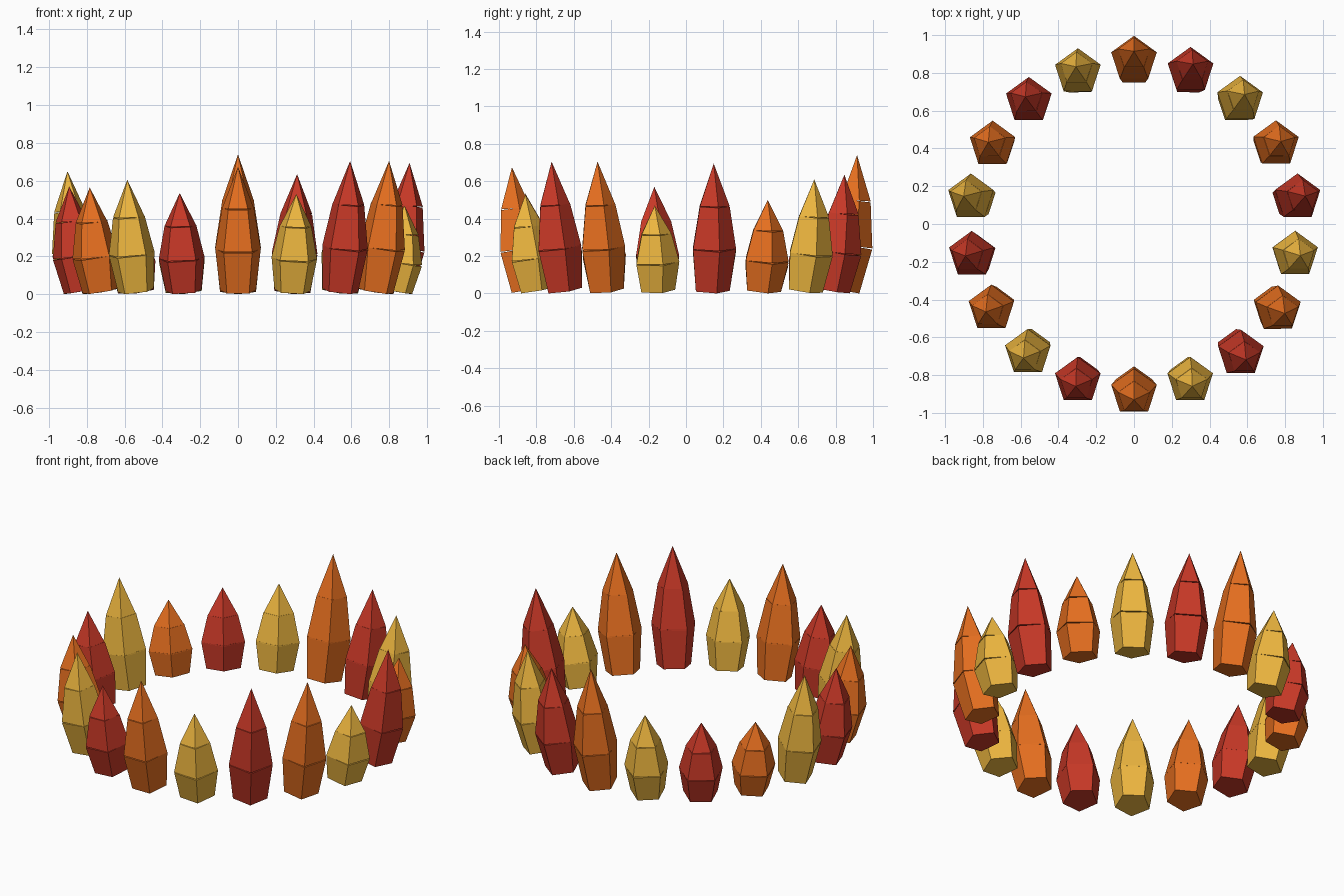
import bpy, bmesh, math
from mathutils import Vector, Matrix

if "Cube" in bpy.data.objects:
    bpy.data.objects.remove(bpy.data.objects["Cube"])

SIDES = 5
RING_R = 0.84                      # ring radius at ground level
SHIFT_Y = -0.012                   # centres the ring's outline on y = 0
BASE_Z = 0.0175
RADII = [0.10, 0.127, 0.088, 0.0]  # base, waist, shoulder, tip
TILTS = [math.radians(t) for t in (10, 7, 3.5)]  # outward lean of each segment

# Heights clockwise from the back, seen from above
HEIGHTS = [0.74, 0.635, 0.61, 0.50, 0.695, 0.47, 0.705, 0.705, 0.53,
           0.675, 0.535, 0.605, 0.565, 0.57, 0.65, 0.44, 0.475, 0.51]


def material(name, rgb):
    m = bpy.data.materials.new(name)
    m.diffuse_color = (*rgb, 1)
    m.use_nodes = True
    m.node_tree.nodes["Principled BSDF"].inputs["Base Color"].default_value = m.diffuse_color
    return m


MATS = [material("orange", (0.80, 0.16, 0.014)),
        material("red", (0.58, 0.04, 0.02)),
        material("yellow", (0.85, 0.47, 0.05))]


def ring(bm, radius, height, place):
    """Pentagon with one corner towards +y, or a single point."""
    if radius == 0:
        return [bm.verts.new(place @ Vector((0, 0, height)))]
    pts = []
    for i in range(SIDES):
        a = math.pi / 2 + math.tau * i / SIDES
        p = Vector((radius * math.cos(a), radius * math.sin(a), height))
        pts.append(bm.verts.new(place @ p))
    return pts


def segment(bm, r1, r2, length, place):
    """Closed tapered segment; a point at the top if r2 is zero."""
    low = ring(bm, r1, 0, place)
    high = ring(bm, r2, length, place)
    bm.faces.new(low[::-1])
    if len(high) > 1:
        bm.faces.new(high)
    for i in range(SIDES):
        j = (i + 1) % SIDES
        if len(high) > 1:
            bm.faces.new((low[i], low[j], high[j], high[i]))
        else:
            bm.faces.new((low[i], low[j], high[0]))


def flame(index, height):
    a = math.tau * index / len(HEIGHTS)
    out = Vector((math.sin(a), math.cos(a), 0))
    axis = Vector((0, 0, 1)).cross(out)
    length = (height - BASE_Z) / sum(math.cos(t) for t in TILTS)
    pos = out * RING_R + Vector((0, SHIFT_Y, BASE_Z))
    bm = bmesh.new()
    # Stacked segments, each leaning a little less than the one below
    for k, tilt in enumerate(TILTS):
        rot = Matrix.Rotation(tilt, 4, axis)
        segment(bm, RADII[k], RADII[k + 1], length, Matrix.Translation(pos) @ rot)
        pos = pos + rot @ Vector((0, 0, length))
    mesh = bpy.data.meshes.new("flame")
    bm.to_mesh(mesh)
    bm.free()
    mesh.materials.append(MATS[index % 3])
    obj = bpy.data.objects.new(f"flame_{index + 1:02d}", mesh)
    bpy.context.collection.objects.link(obj)


# Ring of flames
for n, h in enumerate(HEIGHTS):
    flame(n, h)
